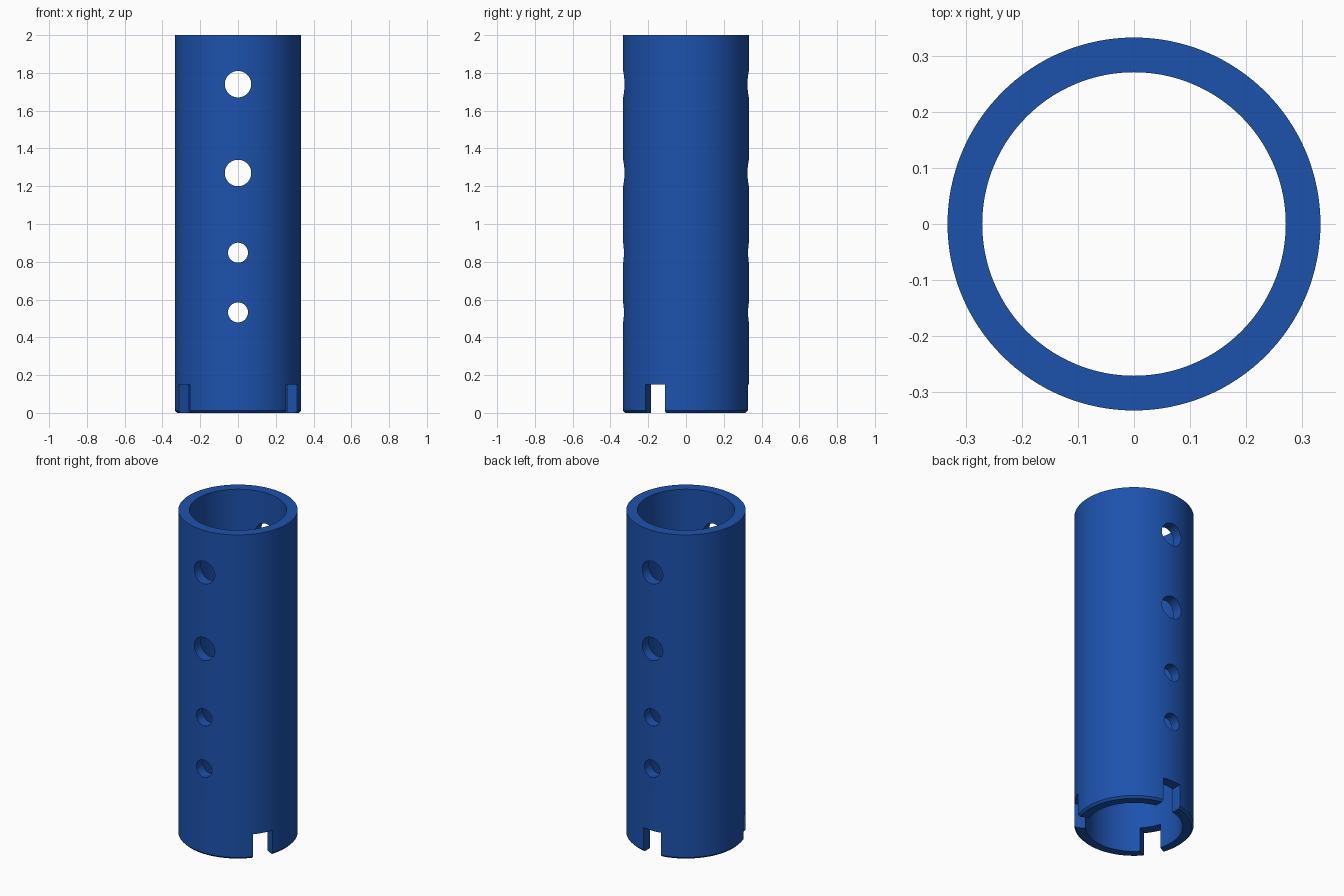
import bpy, bmesh, math
from mathutils import Matrix, Vector

if "Cube" in bpy.data.objects:
    bpy.data.objects.remove(bpy.data.objects["Cube"])

R_OUT, R_IN, HEIGHT, CHAMFER, SIDES = 0.333, 0.271, 2.0, 0.012, 128


def make_object(name, bm):
    bmesh.ops.recalc_face_normals(bm, faces=bm.faces[:])
    mesh = bpy.data.meshes.new(name)
    bm.to_mesh(mesh)
    bm.free()
    obj = bpy.data.objects.new(name, mesh)
    bpy.context.collection.objects.link(obj)
    return obj


def cut(target, cutter):
    mod = target.modifiers.new(cutter.name, 'BOOLEAN')
    mod.operation = 'DIFFERENCE'
    mod.solver = 'EXACT'
    mod.object = cutter
    bpy.context.view_layer.objects.active = target
    bpy.ops.object.modifier_apply(modifier=mod.name)
    bpy.data.objects.remove(cutter)


# Tube wall: closed profile spun around z, lower rim chamfered
profile = [(R_IN, 0), (R_OUT - CHAMFER, 0), (R_OUT, CHAMFER),
           (R_OUT, HEIGHT), (R_IN, HEIGHT)]
bm = bmesh.new()
verts = [bm.verts.new((r, 0, z)) for r, z in profile]
edges = [bm.edges.new((verts[i], verts[(i + 1) % len(verts)])) for i in range(len(verts))]
bmesh.ops.spin(bm, geom=verts + edges, axis=(0, 0, 1), cent=(0, 0, 0),
               angle=math.tau, steps=SIDES, use_merge=True)
bmesh.ops.remove_doubles(bm, verts=bm.verts[:], dist=1e-5)
tube = make_object("slotted_tube", bm)

# Four cross holes running front to back
bm = bmesh.new()
for z, radius in [(1.74, 0.07), (1.27, 0.07), (0.848, 0.053), (0.532, 0.053)]:
    place = Matrix.Translation((0, 0, z)) @ Matrix.Rotation(math.pi / 2, 4, 'X')
    bmesh.ops.create_cone(bm, cap_ends=True, segments=48, radius1=radius,
                          radius2=radius, depth=1, matrix=place)
cut(tube, make_object("hole_cutter", bm))

# Three slots in the lower rim, one at the back
bm = bmesh.new()
for angle in (90, 210, 330):
    place = (Matrix.Rotation(math.radians(angle), 4, 'Z')
             @ Matrix.Translation((0.3, 0, 0.05))
             @ Matrix.Diagonal(Vector((0.2, 0.12, 0.2, 1))))
    bmesh.ops.create_cube(bm, size=1, matrix=place)
cut(tube, make_object("slot_cutter", bm))

# Blue finish and smooth walls with sharp rims
blue = bpy.data.materials.new("blue")
blue.diffuse_color = (0.012, 0.085, 0.42, 1)
blue.use_nodes = True
blue.node_tree.nodes["Principled BSDF"].inputs["Base Color"].default_value = blue.diffuse_color
tube.data.materials.clear()
tube.data.materials.append(blue)
bpy.ops.object.select_all(action='DESELECT')
tube.select_set(True)
bpy.context.view_layer.objects.active = tube
bpy.ops.object.shade_smooth_by_angle(angle=math.radians(30))
